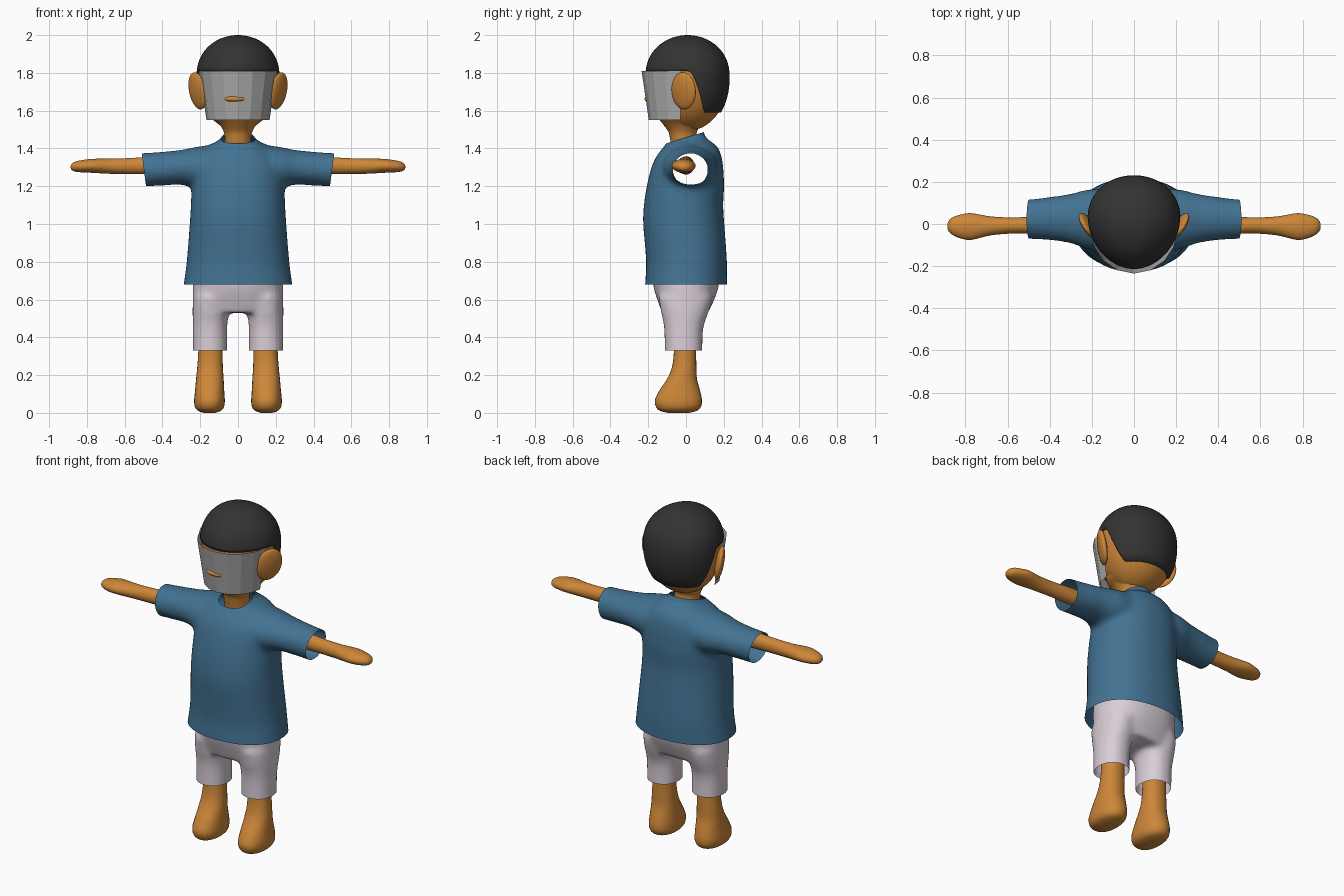
import bpy, bmesh
from math import sin, cos, pi, copysign
from mathutils import Vector, Matrix

old = bpy.data.objects.get("Cube")
if old:
    bpy.data.objects.remove(old, do_unlink=True)


def material(name, rgb):
    m = bpy.data.materials.new(name)
    m.use_nodes = True
    m.diffuse_color = (*rgb, 1)
    m.node_tree.nodes["Principled BSDF"].inputs["Base Color"].default_value = (*rgb, 1)
    return m


SKIN = material("skin", (0.61, 0.24, 0.04))
SHIRT = material("blue_cloth", (0.055, 0.17, 0.29))
SHORTS = material("pale_cloth", (0.70, 0.62, 0.69))
HAIR = material("dark_hair", (0.033, 0.033, 0.033))
VISOR = material("grey_visor", (0.42, 0.42, 0.42))


def finish(name, bm, mat, smooth=True):
    bmesh.ops.recalc_face_normals(bm, faces=bm.faces)
    for f in bm.faces:
        f.smooth = smooth
    me = bpy.data.meshes.new(name)
    bm.to_mesh(me)
    bm.free()
    me.materials.append(mat)
    ob = bpy.data.objects.new(name, me)
    bpy.context.collection.objects.link(ob)
    return ob


def spline(rows, steps):
    """Smooth curve through the given section rows."""
    out = []
    for i in range(len(rows) - 1):
        p0, p1 = rows[max(i - 1, 0)], rows[i]
        p2, p3 = rows[i + 1], rows[min(i + 2, len(rows) - 1)]
        for k in range(steps):
            t = k / steps
            out.append([b + 0.5 * t * (c - a + t * (2 * a - 5 * b + 4 * c - d + t * (3 * (b - c) + d - a)))
                        for a, b, c, d in zip(p0, p1, p2, p3)])
    out.append(rows[-1])
    return out


def loft(bm, rows, axis="Z", side=1, power=2.0, sides=28, steps=4):
    """Closed tube of rounded sections: position, centre a, centre b, radius a, radius b."""
    rings = []
    for t, a, b, ra, rb in spline(rows, steps):
        ring = []
        for k in range(sides):
            c, s = cos(2 * pi * k / sides), sin(2 * pi * k / sides)
            u = a + ra * copysign(abs(c) ** (2 / power), c)
            v = b + rb * copysign(abs(s) ** (2 / power), s)
            co = (side * u, v, t) if axis == "Z" else (side * t, u, v)
            ring.append(bm.verts.new(co))
        rings.append(ring)
    for r, q in zip(rings, rings[1:]):
        for k in range(sides):
            n = (k + 1) % sides
            bm.faces.new((r[k], r[n], q[n], q[k]))
    bm.faces.new(rings[0][::-1])
    bm.faces.new(rings[-1])


def grid(name, func, nu, nv, mat, smooth=True):
    """Sheet from a function of u and v."""
    bm = bmesh.new()
    vs = [[bm.verts.new(func(i / nu, j / nv)) for j in range(nv + 1)] for i in range(nu + 1)]
    for i in range(nu):
        for j in range(nv):
            bm.faces.new((vs[i][j], vs[i + 1][j], vs[i + 1][j + 1], vs[i][j + 1]))
    bmesh.ops.remove_doubles(bm, verts=bm.verts, dist=0.0002)
    return finish(name, bm, mat, smooth)


def garment(name, bm, mat, cuts, rounds):
    """Fuse overlapping tubes into one soft skin, then cut the openings."""
    ob = finish(name, bm, mat)
    mod = ob.modifiers.new("fuse", "REMESH")
    mod.mode = "VOXEL"
    mod.voxel_size = 0.014
    mod = ob.modifiers.new("soften", "SMOOTH")
    mod.factor = 0.5
    mod.iterations = rounds
    dg = bpy.context.evaluated_depsgraph_get()
    me = bpy.data.meshes.new_from_object(ob.evaluated_get(dg))
    ob.modifiers.clear()
    bm = bmesh.new()
    bm.from_mesh(me)
    for co, no in cuts:
        bmesh.ops.bisect_plane(bm, geom=bm.verts[:] + bm.edges[:] + bm.faces[:],
                               plane_co=co, plane_no=no, clear_outer=True)
    for f in bm.faces:
        f.smooth = True
        f.material_index = 0
    bm.to_mesh(me)
    bm.free()
    me.materials.clear()
    me.materials.append(mat)
    ob.data = me


def ellipsoid(name, centre, radii, turn, mat):
    bm = bmesh.new()
    bmesh.ops.create_uvsphere(bm, u_segments=24, v_segments=16, radius=1)
    bm.transform(Matrix.Translation(centre) @ turn @ Matrix.Diagonal((*radii, 1)))
    finish(name, bm, mat)


# Shirt: torso and sleeves fused, open at hem, cuffs and collar
bm = bmesh.new()
loft(bm, [(0.60, 0, 0, 0.30, 0.218), (0.68, 0, 0, 0.288, 0.217), (0.80, 0, 0.003, 0.272, 0.214),
          (1.0, 0, -0.012, 0.256, 0.215), (1.1, 0, -0.013, 0.25, 0.21), (1.2, 0, -0.003, 0.246, 0.205),
          (1.3, 0, 0.007, 0.24, 0.19), (1.36, 0, 0.016, 0.215, 0.172), (1.41, 0, 0.024, 0.165, 0.142),
          (1.44, 0, 0.016, 0.11, 0.112), (1.47, 0, 0.012, 0.08, 0.087), (1.55, 0, 0.01, 0.072, 0.077)],
     power=2.2, sides=40)
for side in (1, -1):
    loft(bm, [(0.04, 0.02, 1.31, 0.14, 0.12), (0.2, 0.022, 1.30, 0.145, 0.112), (0.3, 0.026, 1.30, 0.118, 0.093),
              (0.4, 0.026, 1.293, 0.103, 0.09), (0.5, 0.023, 1.287, 0.094, 0.089),
              (0.57, 0.023, 1.284, 0.093, 0.089)], axis="X", side=side)
garment("shirt", bm, SHIRT, [((0, 0, 0.68), (0, 0, -1)), ((0, 0, 1.458), (0, -0.3, 1)),
                             ((0.498, 0, 1.285), (1, 0, -0.13)), ((-0.498, 0, 1.285), (-1, 0, -0.13))], 12)

# Shorts: hips and two legs fused, open at the knees
bm = bmesh.new()
loft(bm, [(0.53, 0, -0.005, 0.23, 0.122), (0.58, 0, -0.002, 0.238, 0.143), (0.65, 0, 0, 0.239, 0.168),
          (0.72, 0, 0, 0.235, 0.178), (0.82, 0, 0, 0.225, 0.178)], power=2.3, sides=40)
for side in (1, -1):
    loft(bm, [(0.25, 0.148, -0.013, 0.091, 0.1), (0.33, 0.148, -0.013, 0.091, 0.1),
              (0.45, 0.148, -0.012, 0.091, 0.104), (0.54, 0.145, -0.006, 0.096, 0.128),
              (0.62, 0.142, -0.002, 0.096, 0.145)], side=side, power=2.2)
garment("shorts", bm, SHORTS, [((0, 0, 0.33), (0, 0, -1))], 10)

# Limbs
for side, label in ((1, "left"), (-1, "right")):
    bm = bmesh.new()
    loft(bm, [(0.5, 0.145, -0.005, 0.062, 0.06), (0.33, 0.146, -0.005, 0.064, 0.059),
              (0.24, 0.148, -0.01, 0.068, 0.065), (0.18, 0.149, -0.021, 0.073, 0.079),
              (0.12, 0.15, -0.033, 0.077, 0.107), (0.07, 0.151, -0.04, 0.081, 0.124),
              (0.035, 0.151, -0.04, 0.078, 0.12), (0.012, 0.151, -0.04, 0.062, 0.1),
              (0.0, 0.151, -0.04, 0.03, 0.055)], side=side, power=2.2)
    finish(label + "_leg", bm, SKIN)
    bm = bmesh.new()
    loft(bm, [(0.2, 0, 1.31, 0.045, 0.048), (0.45, -0.005, 1.31, 0.042, 0.046),
              (0.57, -0.007, 1.307, 0.038, 0.042), (0.68, -0.009, 1.306, 0.045, 0.04),
              (0.77, -0.012, 1.308, 0.063, 0.037), (0.82, -0.012, 1.306, 0.057, 0.033),
              (0.86, -0.01, 1.304, 0.042, 0.027), (0.88, -0.01, 1.302, 0.024, 0.016),
              (0.886, -0.01, 1.302, 0.006, 0.004)], axis="X", side=side)
    finish(label + "_arm", bm, SKIN)
    turn = Matrix.Rotation(side * 0.2, 4, "Y") @ Matrix.Rotation(side * -0.57, 4, "Z")
    ellipsoid(label + "_ear", (side * 0.214, -0.012, 1.705), (0.024, 0.075, 0.1), turn, SKIN)


# Head and hair share one egg shape
def egg(angle, z, scale):
    h = (z - 1.78) / (0.22 if z > 1.78 else 0.30)
    r = scale * max(0, 1 - abs(h) ** 2.2) ** 0.5
    c, s = cos(angle), sin(angle)
    return Vector((0.219 * r * c * (1 + 0.1 * s), 0.008 + 0.223 * r * s, 1.78 + (z - 1.78) * scale))


def head_point(u, v):
    w = cos(pi * v)
    return egg(2 * pi * u, 1.78 + w * (0.22 if w > 0 else 0.30), 0.955)


def hair_point(u, v):
    angle = 2 * pi * u
    y = 0.223 * sin(angle)
    t = min(1, max(0, (y - 0.005) / 0.125))
    edge = 1.81 - 0.22 * t * t * (3 - 2 * t)
    s = min(1, v * 24 / 23)
    p = egg(angle, 2.0 - (2.0 - edge) * s * s, 1.0)
    if v > 0.99:  # inner lip
        p.x *= 0.94
        p.y *= 0.94
    return p


grid("head", head_point, 48, 28, SKIN)
grid("hair", hair_point, 96, 24, HAIR)

bm = bmesh.new()
loft(bm, [(1.38, 0, 0.0, 0.072, 0.072), (1.45, 0, -0.012, 0.07, 0.072), (1.49, 0, -0.018, 0.076, 0.076),
          (1.53, 0, -0.018, 0.1, 0.105), (1.57, 0, -0.012, 0.14, 0.138), (1.62, 0, 0, 0.14, 0.14)])
finish("neck", bm, SKIN)
ellipsoid("nose", (-0.015, -0.19, 1.662), (0.06, 0.03, 0.018), Matrix(), SKIN)


# Faceted visor across the face
def visor_point(u, v):
    r = 0.167 + 0.038 * v
    return (r * cos(pi + pi * u), -0.03 + r * sin(pi + pi * u), 1.55 + 0.26 * v)


grid("visor", visor_point, 8, 1, VISOR, smooth=False)
